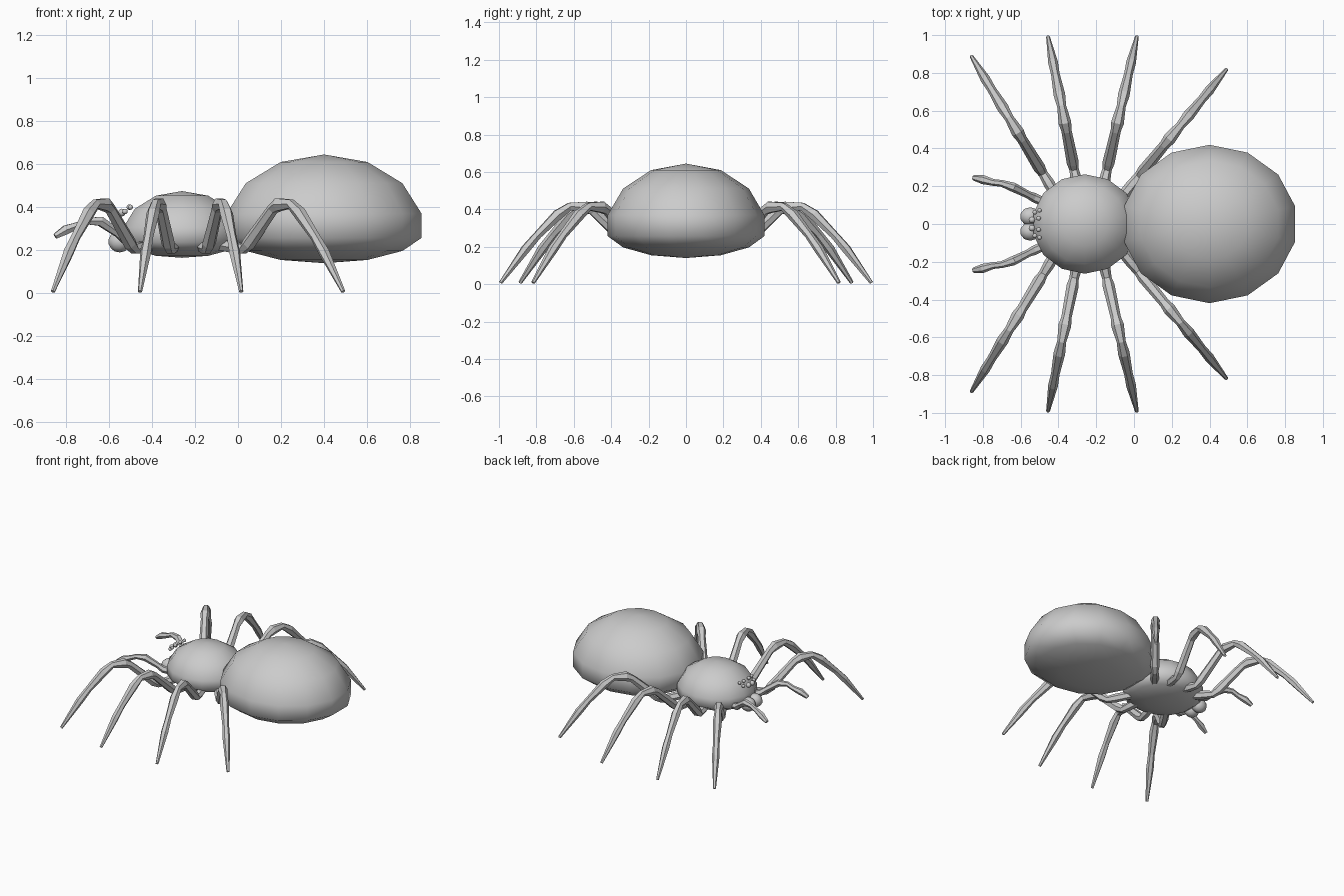
import bpy, bmesh, math
from mathutils import Vector

if "Cube" in bpy.data.objects:
    bpy.data.objects.remove(bpy.data.objects["Cube"])


def finish(name, bm, smooth, mirrored=False):
    bmesh.ops.recalc_face_normals(bm, faces=bm.faces[:])
    for f in bm.faces:
        f.smooth = smooth
    me = bpy.data.meshes.new(name)
    bm.to_mesh(me)
    bm.free()
    ob = bpy.data.objects.new(name, me)
    bpy.context.collection.objects.link(ob)
    if mirrored:
        mod = ob.modifiers.new("mirror", 'MIRROR')
        mod.use_axis = (False, True, False)
    return ob


def add_ball(bm, centre, rx, ry, up, down, segs, rings):
    """Ellipsoid whose upper and lower halves have different heights."""
    verts = bmesh.ops.create_uvsphere(bm, u_segments=segs, v_segments=rings, radius=1)["verts"]
    for v in verts:
        h = up if v.co.z > 0 else down
        v.co = Vector(centre) + Vector((v.co.x * rx, v.co.y * ry, v.co.z * h))


def tube(name, pts, radii, sides=6):
    """Faceted limb swept along a path lying in a near-vertical plane."""
    bm = bmesh.new()
    pts = [Vector(p) for p in pts]
    loops = []
    for i, (p, r) in enumerate(zip(pts, radii)):
        d = (pts[min(i + 1, len(pts) - 1)] - pts[max(i - 1, 0)]).normalized()
        side = d.cross(Vector((0, 0, 1))).normalized()
        up = side.cross(d)
        loops.append([bm.verts.new(p + r * (math.cos(a) * side + math.sin(a) * up))
                      for a in (2 * math.pi * k / sides for k in range(sides))])
    for a, b in zip(loops, loops[1:]):
        for k in range(sides):
            n = (k + 1) % sides
            bm.faces.new((a[k], a[n], b[n], b[k]))
    bm.faces.new(loops[0])
    bm.faces.new(loops[-1])
    return finish(name, bm, False, True)


# Body
for name, centre, rx, ry, up, down in (
        ("abdomen", (0.40, 0, 0.291), 0.477, 0.43, 0.354, 0.151),
        ("head_thorax", (-0.26, 0, 0.258), 0.287, 0.27, 0.217, 0.093)):
    bm = bmesh.new()
    add_ball(bm, centre, rx, ry, up, down, 14, 7)
    finish(name, bm, True)

# Eyes
bm = bmesh.new()
for x, y, z, r in ((-0.54, 0.022, 0.375, 0.018), (-0.525, 0.062, 0.38, 0.013),
                   (-0.505, 0.03, 0.40, 0.013), (-0.50, 0.072, 0.40, 0.012)):
    add_ball(bm, (x, y, z), r, r, r, r, 8, 6)
finish("eyes", bm, True, True)

# Jaws
bm = bmesh.new()
add_ball(bm, (-0.55, 0.04, 0.24), 0.055, 0.05, 0.05, 0.05, 10, 7)
finish("jaws", bm, True, True)

# Walking legs: (fraction along leg, height, radius)
profile = ((0, 0.23, 0.028), (0.15, 0.212, 0.03), (0.21, 0.206, 0.025), (0.25, 0.23, 0.032),
           (0.44, 0.392, 0.027), (0.485, 0.412, 0.034), (0.58, 0.415, 0.024),
           (0.65, 0.372, 0.031), (0.77, 0.263, 0.023), (0.84, 0.19, 0.026), (0.99, 0.008, 0.010))
legs = (((-0.38, 0.10), (-0.865, 0.895)), ((-0.28, 0.10), (-0.457, 1.0)),
        ((-0.185, 0.10), (0.017, 1.0)), ((-0.10, 0.10), (0.495, 0.825)))
for i, (root, tip) in enumerate(legs, 1):
    root, tip = Vector(root), Vector(tip)
    pts = [(*root.lerp(tip, t), z) for t, z, r in profile]
    tube(f"leg_pair_{i}", pts, [r for t, z, r in profile])

# Feelers
tube("feelers",
     ((-0.42, 0.09, 0.23), (-0.53, 0.14, 0.255), (-0.56, 0.155, 0.28), (-0.64, 0.195, 0.335),
      (-0.70, 0.215, 0.335), (-0.745, 0.22, 0.315), (-0.80, 0.235, 0.295), (-0.85, 0.245, 0.265)),
     (0.022, 0.025, 0.02, 0.025, 0.018, 0.018, 0.024, 0.014))
